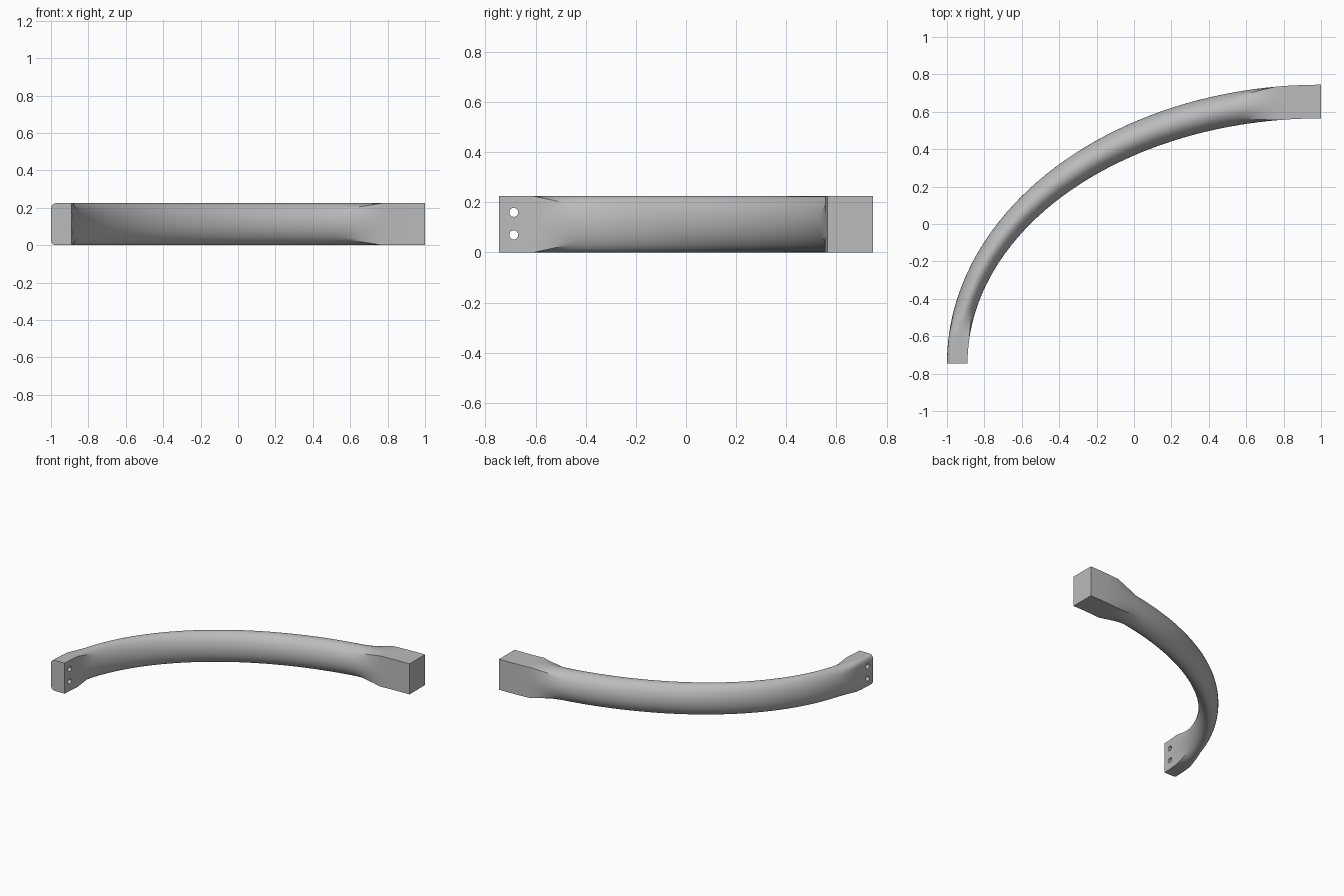
import bpy, bmesh
from math import sin, cos, pi, radians
from mathutils import Vector

cube = bpy.data.objects.get("Cube")
if cube:
    bpy.data.objects.remove(cube, do_unlink=True)

HALF_H = 0.1125
CENTER = Vector((1.0, -0.745, HALF_H))
OUTER, INNER = (2.0, 1.49), (1.89, 1.31)   # radii of the quarter ellipses
SIDES = 64
FILLET = 0.028

metal = bpy.data.materials.new("satin_grey")
metal.use_nodes = True
grey = (0.5, 0.5, 0.5, 1)
metal.diffuse_color = grey
metal.node_tree.nodes["Principled BSDF"].inputs["Base Color"].default_value = grey


def ease(v, low, high):
    return min(1.0, max(0.0, (v - low) / (high - low)))


def section(deg, half_w):
    """Oval in the middle of the bar, square at both ends."""
    square = max(1 - ease(deg, 6, 12.5), ease(deg, 77, 83))
    points = []
    for i in range(SIDES):
        a = 2 * pi * i / SIDES
        c, s = cos(a), sin(a)
        m = max(abs(c), abs(s))
        box = Vector((c / m * half_w, s / m * HALF_H))
        # round the outer corners of the screw-hole end
        if deg < 45:
            corner = Vector((half_w - FILLET, (HALF_H - FILLET) * (1 if s > 0 else -1)))
            d = box - corner
            if d.x > 0 and d.y * s > 0:
                box = corner + d.normalized() * FILLET
        oval = Vector((c * half_w, s * HALF_H))
        points.append(oval.lerp(box, square))
    return points


# Curved bar, lofted ring by ring
bm = bmesh.new()
rings = []
degrees = [0, 2, 4, 6] + [6 + 1.3 * i for i in range(1, 6)]
degrees += [12.5 + 64.5 * i / 32 for i in range(1, 33)]
degrees += [78.5, 80, 81.5, 83, 85, 87.5, 90]
for deg in degrees:
    t = radians(deg)
    out = CENTER + Vector((-OUTER[0] * cos(t), OUTER[1] * sin(t), 0))
    inn = CENTER + Vector((-INNER[0] * cos(t), INNER[1] * sin(t), 0))
    mid, across = (out + inn) / 2, (out - inn).normalized()
    rings.append([bm.verts.new(mid + across * p.x + Vector((0, 0, p.y)))
                  for p in section(deg, (out - inn).length / 2)])
for a, b in zip(rings, rings[1:]):
    for i in range(SIDES):
        j = (i + 1) % SIDES
        bm.faces.new((a[i], a[j], b[j], b[i]))
bm.faces.new(rings[0])
bm.faces.new(rings[-1])
bmesh.ops.recalc_face_normals(bm, faces=bm.faces)
mesh = bpy.data.meshes.new("curved_bar")
bm.to_mesh(mesh)
bm.free()
mesh.materials.append(metal)
bar = bpy.data.objects.new("curved_bar", mesh)
bpy.context.collection.objects.link(bar)

# Two screw holes through the narrow end
for n, z in enumerate((0.07, 0.16)):
    bpy.ops.mesh.primitive_cylinder_add(vertices=24, radius=0.018, depth=0.4,
                                        location=(-0.94, -0.687, z),
                                        rotation=(0, pi / 2, 0))
    cutter = bpy.context.object
    cutter.name = f"hole_cutter_{n + 1}"
    cutter.data.materials.append(metal)
    cutter.hide_render = True
    cut = bar.modifiers.new("screw_hole", "BOOLEAN")
    cut.operation = "DIFFERENCE"
    cut.solver = "EXACT"
    cut.object = cutter
    bpy.ops.object.select_all(action="DESELECT")
    bar.select_set(True)
    bpy.context.view_layer.objects.active = bar
    bpy.ops.object.modifier_apply(modifier=cut.name)
    bpy.data.objects.remove(cutter, do_unlink=True)

bpy.ops.object.shade_smooth_by_angle(angle=radians(30))
